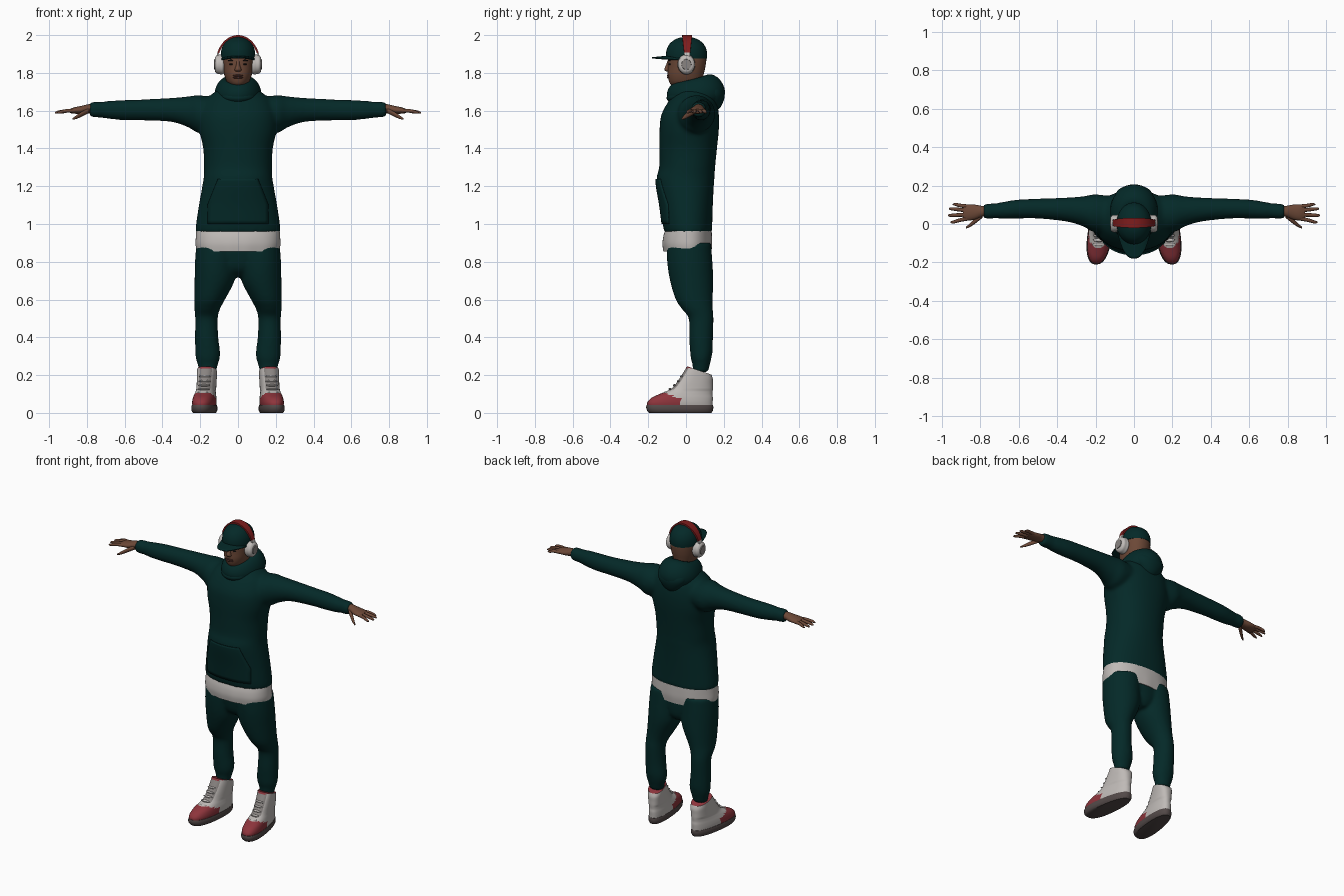
import bpy, bmesh, math
from mathutils import Vector

if "Cube" in bpy.data.objects:
    bpy.data.objects.remove(bpy.data.objects["Cube"])

COLOURS = {
    "dark_teal": (0.0012, 0.022, 0.021), "shirt_white": (0.52, 0.49, 0.47),
    "skin": (0.15, 0.065, 0.038), "lip_brown": (0.09, 0.032, 0.024),
    "shoe_red": (0.27, 0.035, 0.045), "band_red": (0.21, 0.012, 0.012),
    "sole_grey": (0.085, 0.066, 0.064), "trim_grey": (0.25, 0.23, 0.22),
    "near_black": (0.012, 0.009, 0.008),
}
MATS = {}
for key, c in COLOURS.items():
    MATS[key] = bpy.data.materials.new(key)
    MATS[key].diffuse_color = (*c, 1)


def smooth_rows(rows, steps):
    """Catmull-Rom interpolation between ring parameters."""
    out = []
    for i in range(len(rows) - 1):
        p = [rows[max(0, min(len(rows) - 1, i + k))] for k in (-1, 0, 1, 2)]
        for s in range(steps):
            t = s / steps
            out.append([b + 0.5 * t * (c - a + t * (2*a - 5*b + 4*c - d + t * (3*(b - c) + d - a)))
                        for a, b, c, d in zip(*p)])
    return out + [list(rows[-1])]


def skin_rings(bm, rings, closed=False):
    vs = [[bm.verts.new(p) for p in r] for r in rings]
    n = len(vs[0])
    for i in range(len(vs) if closed else len(vs) - 1):
        a, b = vs[i], vs[(i + 1) % len(vs)]
        for j in range(n):
            bm.faces.new((a[j], a[(j + 1) % n], b[(j + 1) % n], b[j]))
    if not closed:
        bm.faces.new(vs[0])
        bm.faces.new(vs[-1])


def loft(bm, rows, axis='z', side=1, power=2.0, n=32, steps=4, warp=None):
    """rows: position on axis, two centre offsets, two radii."""
    rings = []
    for t, ca, cb, ra, rb in smooth_rows(rows, steps):
        ring = []
        for j in range(n):
            c, s = math.cos(2*math.pi*j/n), math.sin(2*math.pi*j/n)
            a = ca + ra * math.copysign(abs(c) ** (2/power), c)
            b = cb + rb * math.copysign(abs(s) ** (2/power), s)
            p = Vector((a, b, t) if axis == 'z' else (t, a, b))
            if warp:
                p = warp(p)
            p.x *= side
            ring.append(p)
        rings.append(ring)
    skin_rings(bm, rings)


def ellipsoid(bm, centre, radii):
    r = bmesh.ops.create_uvsphere(bm, u_segments=16, v_segments=10, radius=1)
    for v in r["verts"]:
        v.co = Vector([c + q * k for c, q, k in zip(centre, v.co, radii)])


def finish(bm, name, mats, rule=None, remesh=None, solid=None, angle=50):
    bmesh.ops.recalc_face_normals(bm, faces=bm.faces)
    me = bpy.data.meshes.new(name)
    for m in mats:
        me.materials.append(MATS[m])
    if rule:
        bm.normal_update()
        for f in bm.faces:
            f.material_index = rule(f.calc_center_median(), f.normal)
    bm.to_mesh(me)
    bm.free()
    ob = bpy.data.objects.new(name, me)
    bpy.context.collection.objects.link(ob)
    if remesh:
        m = ob.modifiers.new("blend", 'REMESH')
        m.mode, m.voxel_size, m.use_smooth_shade = 'VOXEL', remesh, True
        m = ob.modifiers.new("relax", 'SMOOTH')
        m.factor, m.iterations = 0.5, 8
    else:
        if solid:
            m = ob.modifiers.new("thickness", 'SOLIDIFY')
            m.thickness, m.offset = solid, 0
        bpy.ops.object.select_all(action='DESELECT')
        ob.select_set(True)
        bpy.context.view_layer.objects.active = ob
        bpy.ops.object.shade_smooth_by_angle(angle=math.radians(angle))
    return ob


# hoodie body and sleeves, blended together
TORSO = [(.955, 0, .012, .224, .127), (1.0, 0, .008, .222, .131), (1.1, 0, .003, .207, .139),
         (1.2, 0, -.003, .189, .15), (1.25, 0, -.002, .181, .153), (1.3, 0, .006, .18, .148),
         (1.4, 0, .012, .184, .152), (1.5, 0, .017, .205, .157), (1.58, 0, .022, .205, .152),
         (1.65, 0, .035, .178, .127), (1.69, 0, .04, .135, .10), (1.73, 0, .035, .08, .08)]
ARM = [(.08, .05, 1.59, .09, .07), (.2, .055, 1.582, .10, .10), (.26, .065, 1.593, .08, .083),
       (.35, .075, 1.604, .063, .064), (.5, .08, 1.604, .052, .056), (.6, .078, 1.603, .05, .054),
       (.68, .071, 1.604, .045, .048), (.72, .069, 1.605, .039, .043), (.75, .067, 1.606, .041, .043),
       (.785, .066, 1.606, .037, .039)]
bm = bmesh.new()
loft(bm, TORSO, power=2.2, n=48)
for s in (-1, 1):
    loft(bm, ARM, 'x', side=s)
finish(bm, "hoodie", ["dark_teal"], remesh=.011)

# front pocket following the belly, with slanted hand openings
rows = [r for r in smooth_rows(TORSO, 4) if .99 < r[0] < 1.25]
bm = bmesh.new()
grid = []
for z, _, yc, rx, ry in rows:
    w = .16 - .06 * max(0, (z - 1.1) / .15)
    grid.append([bm.verts.new((w*u/8, yc - (ry + .002) * (1 - (w*abs(u)/8/rx)**2.2)**(1/2.2), z))
                 for u in range(-8, 9)])
for a, b in zip(grid, grid[1:]):
    for j in range(16):
        bm.faces.new((a[j], a[j+1], b[j+1], b[j]))
finish(bm, "pocket", ["dark_teal"], solid=.009)

# lowered hood: a roll round the neck, heavy at the back
bm = bmesh.new()
rings = []
for i in range(48):
    a = 2 * math.pi * i / 48
    back = (1 - math.cos(a)) / 2
    cx, cy = .083 * math.sin(a), .045 - (.115 if back < .5 else .098) * math.cos(a)
    w, h, cz = .029 + .032 * back**2, .045 + .03 * back, 1.70 + .018 * back
    ring = []
    for k in range(20):
        t = 2 * math.pi * k / 20
        r, dz = w * math.cos(t), h * math.sin(t)
        r -= .25 * dz
        ring.append((cx + r * math.sin(a), cy - r * math.cos(a), cz + dz))
    rings.append(ring)
skin_rings(bm, rings, True)
loft(bm, [(1.60, 0, .15, .02, .015), (1.63, 0, .15, .06, .04), (1.69, 0, .14, .10, .065),
          (1.75, 0, .125, .08, .05), (1.785, 0, .115, .04, .02)])
loft(bm, [(1.645, 0, -.01, .07, .08), (1.665, 0, -.008, .095, .095), (1.69, 0, 0, .10, .09),
          (1.71, 0, .01, .085, .07)])
finish(bm, "hood", ["dark_teal"])

# undershirt hem with soft folds
def folds(p):
    a = math.atan2(p.y, p.x)
    k = 1 + .012 * math.sin(9*a) * (.96 - p.z) / .12
    return Vector((p.x * k, p.y * k, p.z - .05 * p.y * (.96 - p.z) / .12))
bm = bmesh.new()
loft(bm, [(.85, 0, .006, .217, .126), (.89, 0, .006, .224, .131), (.93, 0, .008, .223, .129),
          (.962, 0, .012, .221, .124)], power=2.2, n=64, warp=folds)
finish(bm, "undershirt", ["shirt_white"])

# baggy trousers gathered at the ankle
LEG = [(.215, .16, .075, .045, .042), (.25, .16, .08, .052, .045), (.29, .16, .08, .064, .055),
       (.33, .161, .081, .066, .06), (.4, .166, .08, .062, .063), (.5, .167, .08, .06, .066),
       (.55, .163, .06, .068, .082), (.6, .15, .043, .081, .098), (.7, .124, .03, .106, .115),
       (.8, .117, .02, .111, .12), (.9, .112, .015, .108, .118)]
bm = bmesh.new()
for s in (-1, 1):
    loft(bm, LEG, side=s)
loft(bm, [(.72, 0, .04, .04, .06), (.77, 0, .025, .13, .10), (.9, 0, .015, .21, .115)])
finish(bm, "trousers", ["dark_teal"], remesh=.010)

# hands with four fingers and a thumb
bm = bmesh.new()
for s in (-1, 1):
    loft(bm, [(.74, .066, 1.61, .025, .026), (.79, .066, 1.61, .028, .024), (.83, .062, 1.604, .039, .021),
              (.865, .06, 1.601, .042, .017), (.89, .06, 1.598, .038, .011)], 'x', s, n=20)
    for y0, y1, end in ((.092, .102, .945), (.071, .079, .965), (.049, .045, .97), (.028, .010, .957)):
        loft(bm, [(.865, y0, 1.600, .010, .010), (.905, y0 + (y1-y0)*.4, 1.599, .010, .010),
                  (end - .015, y1, 1.592, .008, .008), (end, y1, 1.588, .003, .003)], 'x', s, n=10)
    loft(bm, [(.79, .048, 1.60, .016, .014), (.825, .018, 1.583, .014, .014), (.855, -.006, 1.566, .010, .010),
              (.876, -.02, 1.556, .004, .004)], 'x', s, n=10)
finish(bm, "hands", ["skin"])

# head, neck and nose
bm = bmesh.new()
loft(bm, [(1.62, 0, .035, .055, .06), (1.71, 0, .03, .055, .062), (1.735, 0, .002, .046, .078),
          (1.755, 0, -.002, .06, .088), (1.79, 0, -.002, .073, .095), (1.83, 0, .003, .08, .099),
          (1.88, 0, .006, .084, .102), (1.93, 0, .005, .08, .095), (1.96, 0, .005, .05, .06)], power=2.15)
loft(bm, [(1.868, 0, -.088, .009, .008), (1.84, 0, -.095, .010, .012), (1.818, 0, -.098, .018, .017),
          (1.807, 0, -.094, .013, .010)], n=14)
finish(bm, "head", ["skin"])
bm = bmesh.new()
for z, h in ((1.786, .006), (1.776, .007)):
    ellipsoid(bm, (0, -.090, z), (.027, .012, h))
finish(bm, "lips", ["lip_brown"])
bm = bmesh.new()
for s in (-1, 1):
    ellipsoid(bm, (s*.033, -.086, 1.846), (.014, .006, .005))
    ellipsoid(bm, (s*.034, -.087, 1.866), (.021, .006, .004))
finish(bm, "eyes_and_brows", ["near_black"])

# cap crown and curved brim
bm = bmesh.new()
loft(bm, [(1.875, 0, .003, .090, .108), (1.90, 0, .003, .091, .109), (1.93, 0, .003, .086, .103),
          (1.96, 0, .003, .070, .084), (1.982, 0, .003, .042, .05), (1.99, 0, .003, .012, .014)])
ellipsoid(bm, (0, .003, 1.99), (.009, .009, .005))
finish(bm, "cap_crown", ["dark_teal"])
bm = bmesh.new()
grid = []
for i in range(7):
    t = i / 6
    grid.append([bm.verts.new((.088*u/8, -.10*math.sqrt(max(0, 1 - (u/8.3)**2))*(1-t)
                 - t*(.03 + .15*(1 - abs(u/8)**2.6)), 1.888 - .012*(u/8)**2 - .008*t))
                 for u in range(-8, 9)])
for a, b in zip(grid, grid[1:]):
    for j in range(16):
        bm.faces.new((a[j], a[j+1], b[j+1], b[j]))
finish(bm, "cap_brim", ["dark_teal"], solid=.006)

# headphones: band, cups and cup plates
bm = bmesh.new()
rings = []
for i in range(41):
    a = math.pi * i / 40
    w = .010 + .016 * math.sin(a)
    c, s = math.cos(a), math.sin(a)
    rings.append([(r*c, .006 + y, 1.85 + (r + .032)*s)
                  for r, y in ((.118, -w), (.118, w), (.108, w), (.108, -w))])
skin_rings(bm, rings)
finish(bm, "headphone_band", ["band_red", "shirt_white"], rule=lambda c, n: int(c.z < 1.91), angle=35)
bm = bmesh.new()
for s in (-1, 1):
    loft(bm, [(.07, .002, 1.845, .036, .042), (.082, .002, 1.845, .046, .053), (.095, .002, 1.845, .045, .052),
              (.112, .002, 1.845, .044, .048), (.122, .002, 1.845, .034, .037)], 'x', s)
finish(bm, "headphone_cups", ["shirt_white"])
bm = bmesh.new()
for s in (-1, 1):
    loft(bm, [(.118, .002, 1.845, .027, .029), (.126, .002, 1.845, .025, .027)], 'x', s, steps=1)
finish(bm, "headphone_plates", ["trim_grey"])

# high-top shoes, toes turned slightly out
def shoe_warp(p):
    p = p.copy()
    p.x *= 1 - .5 * (p.y + .05) if p.z < .12 else 1
    if p.z > .13:
        p.z -= .35 * (p.y - .06) * (p.z - .13) / .1
    p.x += .172 - .12 * p.y
    return p
UPPER = [(.03, 0, -.032, .057, .172), (.055, 0, -.032, .060, .173), (.08, 0, -.02, .058, .162),
         (.10, 0, .0, .054, .14), (.125, 0, .03, .05, .112), (.16, 0, .05, .05, .092),
         (.20, 0, .065, .051, .077), (.228, 0, .07, .051, .064)]
def shoe_rule(c, n):
    if c.y < -.03 and c.z < .075 - .4 * (c.y + .03) and c.z < .108:
        return 1
    if c.z > .236 or (c.z > .22 and n.z > .8):
        return 1
    x = abs(abs(c.x) - .172 + .12 * c.y)
    return 2 if n.y < -.4 and x < .03 and c.z > .1 else 0
bm = bmesh.new()
for s in (-1, 1):
    loft(bm, UPPER, side=s, power=2.4, n=40, warp=shoe_warp)
finish(bm, "shoe_uppers", ["shirt_white", "shoe_red", "trim_grey"], rule=shoe_rule)
bm = bmesh.new()
for s in (-1, 1):
    loft(bm, [(0, 0, -.030, .055, .165), (.012, 0, -.032, .063, .174), (.03, 0, -.033, .064, .178),
              (.042, 0, -.033, .061, .175)], side=s, power=2.4, n=40, steps=2, warp=shoe_warp)
finish(bm, "shoe_soles", ["sole_grey"])

# laces across the front of each shoe
bm = bmesh.new()
for s in (-1, 1):
    for y, z in ((-.108, .108), (-.086, .126), (-.062, .146), (-.042, .168), (-.025, .193)):
        ellipsoid(bm, (s * (.172 - .12*y), y + .002, z), (.032, .009, .006))
finish(bm, "laces", ["shirt_white"])

for m in bpy.data.materials:
    if m.users and not m.is_grease_pencil:
        m.use_nodes = True
        m.node_tree.nodes["Principled BSDF"].inputs["Base Color"].default_value = m.diffuse_color
